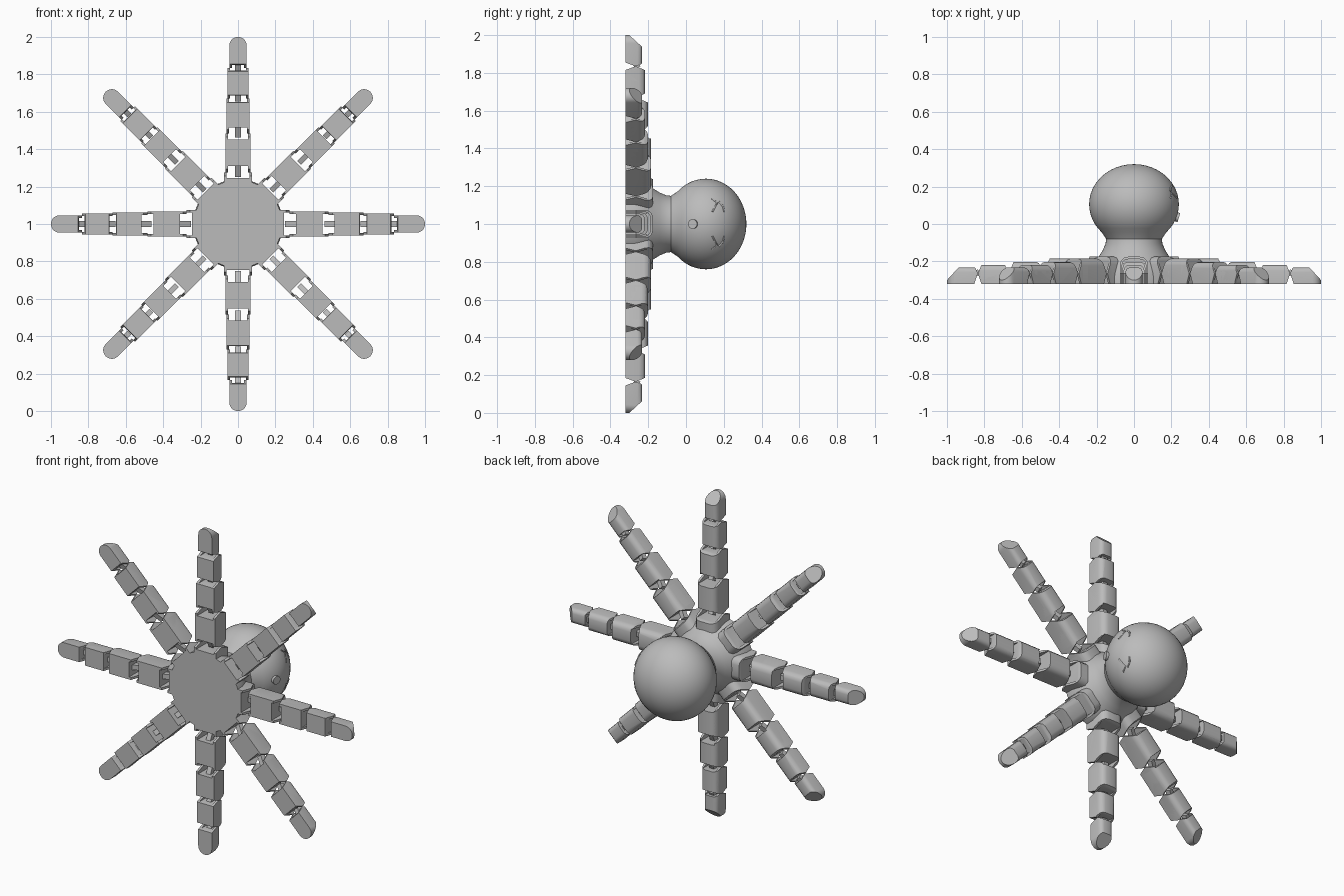
import bpy, bmesh, math
from mathutils import Vector, Matrix

cube = bpy.data.objects.get("Cube")
if cube:
    bpy.data.objects.remove(cube)

grey = bpy.data.materials.new("plain grey")
grey.use_nodes = True
colour = (0.5, 0.5, 0.5, 1)
grey.diffuse_color = colour
grey.node_tree.nodes["Principled BSDF"].inputs["Base Color"].default_value = colour

# Local frame: arms spread in local XY, height along local Z (turned to face +y)
STAND = Matrix.Translation((0, -0.32, 1)) @ Matrix.Rotation(-math.pi / 2, 4, 'X')


def add(name, data, matrix=STAND):
    ob = bpy.data.objects.new(name, data)
    bpy.context.collection.objects.link(ob)
    ob.matrix_world = matrix
    return ob


def smooth(ob):
    bpy.ops.object.select_all(action='DESELECT')
    ob.select_set(True)
    bpy.context.view_layer.objects.active = ob
    bpy.ops.object.shade_smooth_by_angle(angle=math.radians(32))


def to_mesh(bm, name):
    bmesh.ops.recalc_face_normals(bm, faces=bm.faces)
    me = bpy.data.meshes.new(name)
    bm.to_mesh(me)
    bm.free()
    me.materials.append(grey)
    return me


def clip(bm, point, normal):
    """Cut away everything on the normal side and cap the opening."""
    bmesh.ops.bisect_plane(bm, geom=bm.verts[:] + bm.edges[:] + bm.faces[:], dist=1e-6,
                           plane_co=point, plane_no=normal, clear_outer=True)
    bmesh.ops.holes_fill(bm, edges=[e for e in bm.edges if e.is_boundary])


def link_block(r0, r1, w, h, tip=False, stub=False):
    """Arched bar whose ends come to a point at low height."""
    bm = bmesh.new()
    bmesh.ops.create_cube(bm, size=1, matrix=Matrix.Translation(((r0 + r1) / 2, 0, h / 2))
                          @ Matrix.Diagonal((r1 - r0, w, h, 1)))
    if tip:
        ends = [e for e in bm.edges if all(v.co.x > r1 - 0.001 for v in e.verts)
                and abs(e.verts[0].co.y - e.verts[1].co.y) < 0.001]
        bmesh.ops.bevel(bm, geom=ends, offset=w * 0.49, segments=8, profile=0.5, affect='EDGES')
    top = [e for e in bm.edges if all(v.co.z > h - 0.001 for v in e.verts)
           and abs(e.verts[0].co.y - e.verts[1].co.y) < 0.001]
    bmesh.ops.bevel(bm, geom=top, offset=w * 0.28, segments=3, profile=0.5, affect='EDGES')
    mid = 0.055
    if not stub:
        clip(bm, (r0, 0, mid), (-1, 0, 0.42))
        clip(bm, (r0, 0, mid), (-1, 0, -0.35))
    if tip:
        clip(bm, (r1, 0, 0.02), (1, 0, 0.92))
    else:
        clip(bm, (r1, 0, mid), (1, 0, 0.42))
        clip(bm, (r1, 0, mid), (1, 0, -0.35))
    return bm


def arm_link(name, r0, r1, w, h, c0, c1, tip=False, stub=False):
    """Solid core plus thin side cheeks that leave an open slot at each joint."""
    parts = bmesh.new()
    inner = w / 2 - 0.014
    pieces = [[((r0 + c0, 0, 0), (-1, 0, 0)), ((r1 - c1, 0, 0), (1, 0, 0))],
              [((0, inner, 0), (0, -1, 0))],
              [((0, -inner, 0), (0, 1, 0))]]
    if tip:
        for cheek in pieces[1:]:
            cheek.append(((r0 + c0, 0, 0), (1, 0, 0)))
    for cuts in pieces:
        bm = link_block(r0, r1, w, h, tip, stub)
        for point, normal in cuts:
            clip(bm, point, normal)
        tmp = bpy.data.meshes.new("tmp")
        bm.to_mesh(tmp)
        bm.free()
        parts.from_mesh(tmp)
        bpy.data.meshes.remove(tmp)
    if not stub:
        # hinge tongue reaching back into the slot
        a, b = r0 - c0 * 0.6, r0 + c0 + 0.02
        bmesh.ops.create_cube(parts, size=1, matrix=Matrix.Translation(((a + b) / 2, 0, 0.055))
                              @ Matrix.Rotation(0.45, 4, 'Y') @ Matrix.Diagonal((b - a, 0.03, 0.03, 1)))
    return to_mesh(parts, name)


# Arms: one mesh per link, shared by all eight arms
joints = [0.275, 0.485, 0.67, 0.835]
slots = [0.034, 0.032, 0.018, 0.015]
links = [("arm_root", arm_link("arm_root", 0.1, joints[0], 0.15, 0.145, 0, 0.03, stub=True))]
for i, (w, h) in enumerate([(0.135, 0.135), (0.123, 0.118), (0.112, 0.102)]):
    name = "arm_link_%d" % (i + 1)
    links.append((name, arm_link(name, joints[i], joints[i + 1], w, h, slots[i], slots[i + 1])))
links.append(("arm_tip", arm_link("arm_tip", joints[3], 1.0, 0.092, 0.088, slots[3], 0, tip=True)))
for name, me in links:
    for k in range(8):
        ob = add("%s_%d" % (name, k + 1), me, STAND @ Matrix.Rotation(k * math.pi / 4, 4, 'Z'))
    smooth(ob)

# Body: flared foot, neck and slightly flattened round head, turned as one profile
profile = [(0, 0), (0.235, 0), (0.233, 0.05), (0.217, 0.1), (0.192, 0.14), (0.167, 0.18),
           (0.152, 0.215), (0.149, 0.24)]
HEAD = 0.425
for i in range(19):
    a = math.radians(-44 + i * 134 / 18)
    profile.append((0.24 * math.cos(a), HEAD + 0.215 * math.sin(a)))
bm = bmesh.new()
verts = [bm.verts.new((r, 0, z)) for r, z in profile]
edges = [bm.edges.new(pair) for pair in zip(verts, verts[1:])]
bmesh.ops.spin(bm, geom=verts + edges, cent=(0, 0, 0), axis=(0, 0, 1), angle=math.tau, steps=64)
bmesh.ops.remove_doubles(bm, verts=bm.verts, dist=1e-4)
smooth(add("body", to_mesh(bm, "body")))


def on_head(y, z):
    """World point on the +x side of the head."""
    t = (y + 0.32 - HEAD) / 0.215
    return Vector((math.sqrt(0.24 ** 2 * (1 - t * t) - (z - 1) ** 2), y, z))


# Eyes: two thin bent strokes on each side of the face
strokes = [[(0.137, 0.135), (0.165, 0.112), (0.14, 0.065)],
           [(0.175, 0.118), (0.195, 0.095), (0.203, 0.065)]]
for side, label in ((1, "upper"), (-1, "lower")):
    for n, stroke in enumerate(strokes):
        cu = bpy.data.curves.new("eye_stroke", 'CURVE')
        cu.dimensions = '3D'
        cu.bevel_depth = 0.005
        cu.bevel_resolution = 1
        cu.use_fill_caps = True
        sp = cu.splines.new('POLY')
        sp.points.add(len(stroke) - 1)
        for p, (y, z) in zip(sp.points, stroke):
            p.co = (*on_head(y, 1 + side * z), 1)
        cu.materials.append(grey)
        add("%s_eye_stroke_%d" % (label, n + 1), cu, Matrix())

# Mouth: short round spout
bm = bmesh.new()
bmesh.ops.create_cone(bm, cap_ends=True, segments=24, radius1=0.025, radius2=0.025, depth=0.04)
spot = on_head(0.04, 1)
smooth(add("mouth", to_mesh(bm, "mouth"),
           Matrix.Translation(spot - Vector((0.008, 0, 0)))
           @ Vector((1, -0.3, 0)).to_track_quat('Z', 'Y').to_matrix().to_4x4()))
